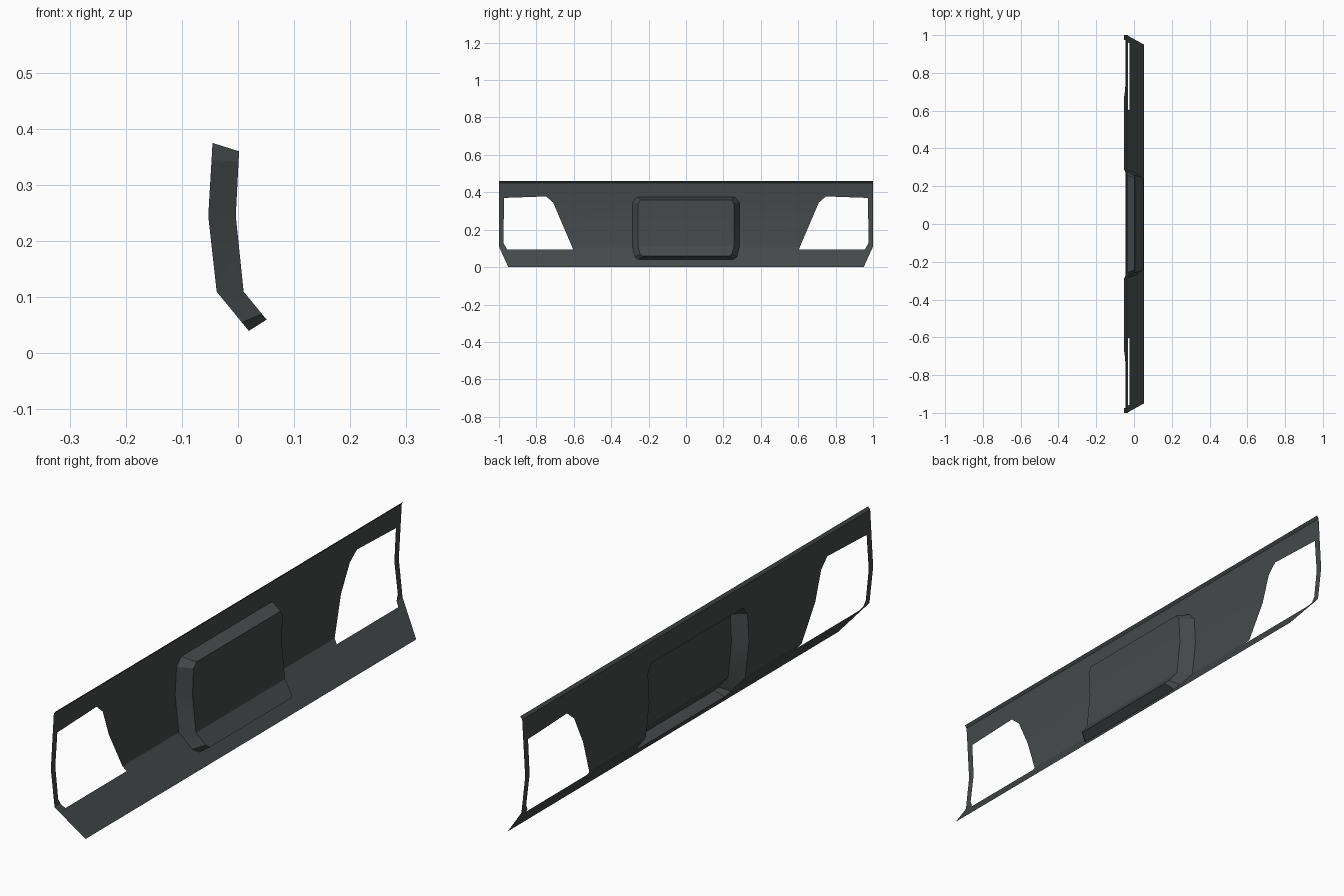
import bpy, bmesh, math

cube = bpy.data.objects.get("Cube")
if cube:
    bpy.data.objects.remove(cube)

mat = bpy.data.materials.new("dark grey")
mat.use_nodes = True
GREY = (0.06, 0.068, 0.068, 1)
mat.diffuse_color = GREY
mat.node_tree.nodes["Principled BSDF"].inputs["Base Color"].default_value = GREY

# Folded cross-sections as (z, x): the sheet and the raised centre face
SHEET = [(0, 0.052), (0.11, -0.038), (0.245, -0.053), (0.45, -0.041), (0.46, -0.033)]
RAISED = [(0.06, 0.051), (0.11, 0.01), (0.245, -0.004), (0.36, 0.002)]
FOLDS = [0.11, 0.245, 0.45]


def section(profile, z):
    for (z0, x0), (z1, x1) in zip(profile, profile[1:]):
        if z <= z1 or (z1, x1) == profile[-1]:
            return x0 + (x1 - x0) * (z - z0) / (z1 - z0)


def mirrored(half):
    """Close a half outline by reflecting it across y = 0."""
    return half + [(-y, z) for y, z in reversed(half)]


def loop(bm, points, depth=0):
    return [bm.verts.new((depth, y, z)) for y, z in points]


def finish(bm, name):
    """Crease the flat pattern along the folds, then bend it to the sections."""
    for z in FOLDS:
        bmesh.ops.bisect_plane(bm, geom=bm.verts[:] + bm.edges[:] + bm.faces[:],
                               plane_co=(0, 0, z), plane_no=(0, 0, 1), dist=1e-5)
    for v in bm.verts:
        raised, z = v.co.x, v.co.z
        low = section(SHEET, z)
        v.co.x = low if raised < 0.5 else section(RAISED, z)
    bm.normal_update()
    for f in bm.faces:
        if f.normal.x < 0:
            f.normal_flip()
    mesh = bpy.data.meshes.new(name)
    bm.to_mesh(mesh)
    bm.free()
    mesh.materials.append(mat)
    obj = bpy.data.objects.new(name, mesh)
    bpy.context.collection.objects.link(obj)
    bpy.ops.object.select_all(action='DESELECT')
    obj.select_set(True)
    bpy.context.view_layer.objects.active = obj
    bpy.ops.object.shade_smooth_by_angle(angle=math.radians(30))


# Outlines as (y, z)
outer = mirrored([(0.95, 0), (1, 0.11), (1, 0.46)])
window = [(0.973, 0.37), (0.748, 0.378), (0.71, 0.345), (0.603, 0.094),
          (0.957, 0.094), (0.976, 0.13)]
rim = mirrored([(0.25, 0.04), (0.272, 0.055), (0.286, 0.11), (0.286, 0.345), (0.262, 0.375)])
face = mirrored([(0.235, 0.06), (0.246, 0.07), (0.256, 0.11), (0.256, 0.342), (0.242, 0.36)])

# Main sheet with two lamp openings and a centre opening
bm = bmesh.new()
for outline in (outer, window, [(-y, z) for y, z in window], rim):
    ring = loop(bm, outline)
    for a, b in zip(ring, ring[1:] + ring[:1]):
        bm.edges.new((a, b))
bmesh.ops.triangle_fill(bm, edges=bm.edges[:], use_beauty=True, normal=(1, 0, 0))
finish(bm, "bumper_sheet")

# Raised centre: sloping walls around a flat-topped face
bm = bmesh.new()
base, top = loop(bm, rim), loop(bm, face, 1)
for i in range(len(base)):
    j = (i + 1) % len(base)
    bm.faces.new((base[i], base[j], top[j], top[i]))
bm.faces.new(top)
bmesh.ops.recalc_face_normals(bm, faces=bm.faces[:])
finish(bm, "raised_centre_panel")
